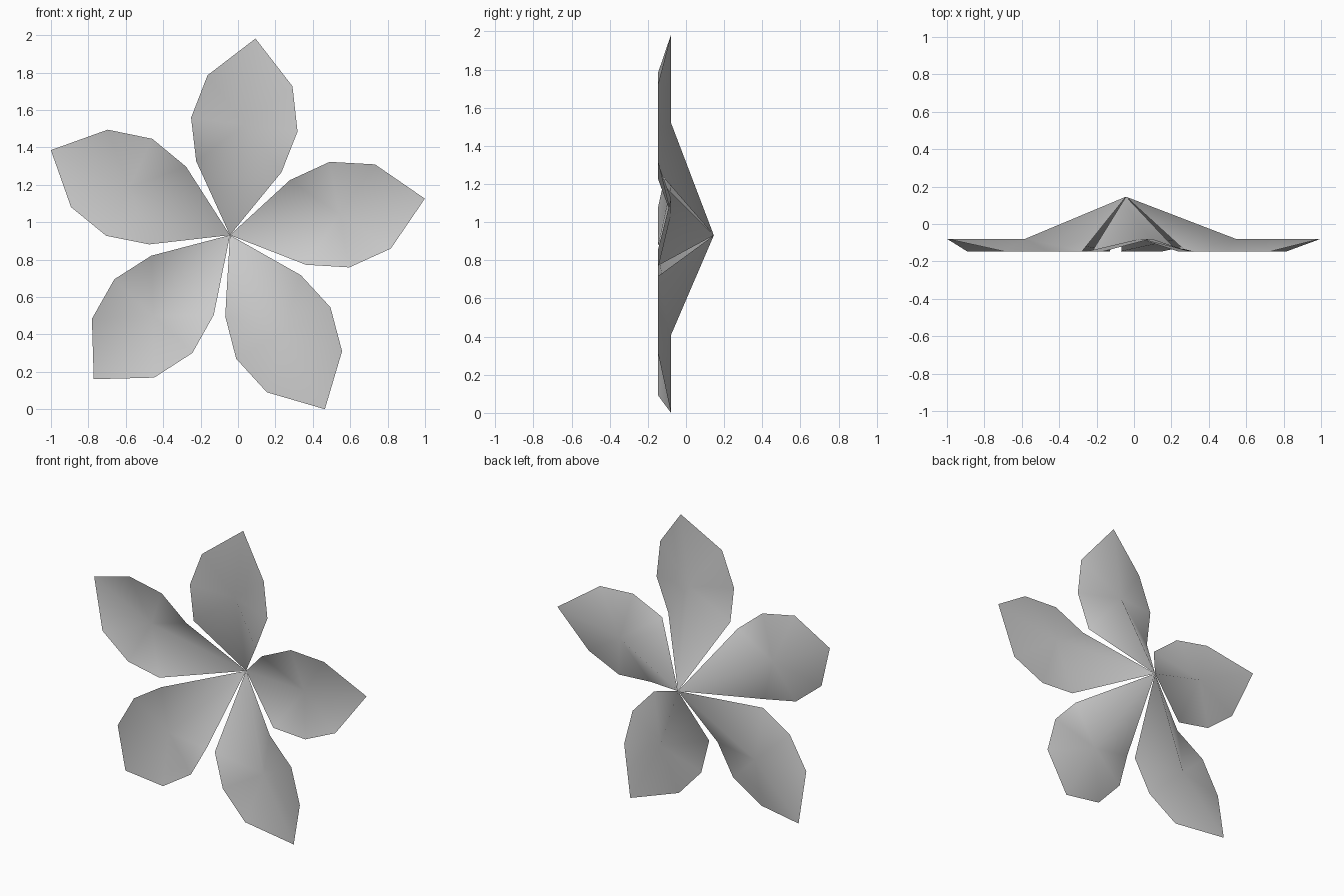
import bpy, math

if "Cube" in bpy.data.objects:
    bpy.data.objects.remove(bpy.data.objects["Cube"])

CENTRE = (-0.043, 0.931)      # flower centre in x, z
START = 82.6                  # angle of the top petal, degrees
BACK, MID, RIM = 0.146, -0.079, -0.146   # y depths: base, rib, rim

# Half outline of one petal: distance along, half width
side = [(0.369, 0.23), (0.596, 0.287), (0.832, 0.229)]
outline = [(0, 0, BACK)]
outline += [(u, -v, RIM) for u, v in side]
outline += [(1.06, 0, MID)]
outline += [(u, v, RIM) for u, v in reversed(side)]


def make_petal(index):
    a = math.radians(START - 72 * index)
    c, s = math.cos(a), math.sin(a)
    local = outline + [(0.596, 0, MID)]
    verts = [(CENTRE[0] + u * c - v * s, y, CENTRE[1] + u * s + v * c)
             for u, v, y in local]
    # Cupped triangle fan around the point on the rib
    n = len(outline)
    faces = [(n, i, (i + 1) % n) for i in range(n)]
    mesh = bpy.data.meshes.new(f"petal_{index + 1}")
    mesh.from_pydata(verts, [], faces)
    mesh.shade_smooth()
    obj = bpy.data.objects.new(f"petal_{index + 1}", mesh)
    bpy.context.collection.objects.link(obj)


# Five petals around the centre
for i in range(5):
    make_petal(i)
